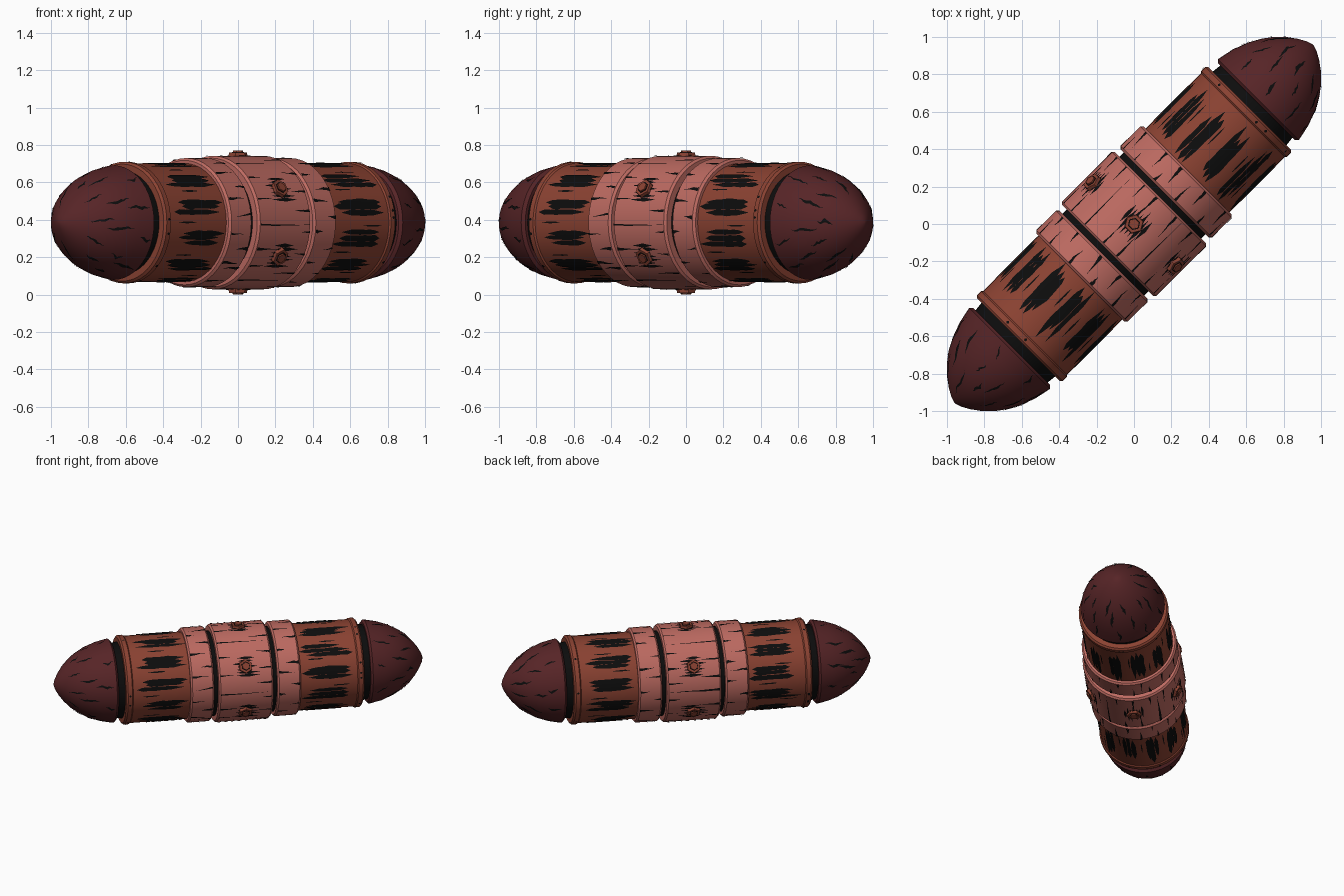
import bpy, bmesh, math, random
from mathutils import Matrix

if "Cube" in bpy.data.objects:
    bpy.data.objects.remove(bpy.data.objects["Cube"])

random.seed(7)
AXIS_Z = 0.385
PLACE = Matrix.Translation((0, 0, AXIS_Z)) @ Matrix.Rotation(math.radians(45), 4, 'Z')


def material(name, rgb):
    m = bpy.data.materials.new(name)
    m.diffuse_color = (*rgb, 1)
    m.use_nodes = True
    m.node_tree.nodes["Principled BSDF"].inputs["Base Color"].default_value = m.diffuse_color
    return m


MAROON = material("dark maroon", (0.095, 0.018, 0.020))
RUST = material("rust brown", (0.26, 0.055, 0.032))
PINK = material("dusty pink", (0.51, 0.145, 0.12))
BLACK = material("black", (0.004, 0.004, 0.004))


def finish(name, bm, mat, smooth=True):
    me = bpy.data.meshes.new(name)
    bm.to_mesh(me)
    bm.free()
    ob = bpy.data.objects.new(name, me)
    bpy.context.collection.objects.link(ob)
    me.materials.append(mat)
    me.transform(PLACE)
    if smooth:
        bpy.ops.object.select_all(action='DESELECT')
        ob.select_set(True)
        bpy.context.view_layer.objects.active = ob
        bpy.ops.object.shade_smooth_by_angle(angle=math.radians(35))
    return ob


def point(u, th, r):
    return (u, r * math.sin(th), r * math.cos(th))


def lathe(name, profile, mat, sides=48):
    """Spin (along, radius) pairs about the long axis, closing both ends."""
    bm = bmesh.new()
    rings = [[bm.verts.new(point(u, 2 * math.pi * i / sides, r)) for i in range(sides)]
             for u, r in profile]
    for a, b in zip(rings, rings[1:]):
        for i in range(sides):
            j = (i + 1) % sides
            bm.faces.new((a[i], b[i], b[j], a[j]))
    bm.faces.new(rings[0])
    bm.faces.new(rings[-1])
    bmesh.ops.recalc_face_normals(bm, faces=bm.faces)
    return finish(name, bm, mat)


def band(name, u0, u1, r, mat, bevel=0.012):
    return lathe(name, [(u0, r - 0.05), (u0, r - bevel), (u0 + bevel, r),
                        (u1 - bevel, r), (u1, r - bevel), (u1, r - 0.05)], mat)


def streak(bm, u0, u1, th, half, radius, start=0.3, end=0.3, wobble=0.0):
    """Thin painted sliver hugging the surface; start/end are taper fractions."""
    rows, cols = 8, 3
    grid, drift = [], 0.0
    for i in range(rows + 1):
        t = i / rows
        u = u0 + (u1 - u0) * t
        w = min(1, t / start if start else 1, (1 - t) / end if end else 1)
        w = max(w, 0.03) * random.uniform(0.75, 1.1)
        r = radius(u)
        drift += random.uniform(-wobble, wobble)
        mid = th + drift / r
        grid.append([bm.verts.new(point(u, mid + half * w / r * (2 * k / cols - 1), r + 0.004))
                     for k in range(cols + 1)])
    for a, b in zip(grid, grid[1:]):
        for k in range(cols):
            bm.faces.new((a[k], b[k], b[k + 1], a[k + 1]))


# Nose profile: distance along the axis and radius
NOSE = [(0.925, 0.29), (0.94, 0.306), (1.03, 0.287), (1.115, 0.256), (1.18, 0.22),
        (1.235, 0.18), (1.285, 0.128), (1.32, 0.08), (1.345, 0.035), (1.354, 0.005)]


def nose_radius(u):
    u = abs(u)
    for (a, ra), (b, rb) in zip(NOSE, NOSE[1:]):
        if a <= u <= b:
            return ra + (rb - ra) * (u - a) / (b - a)
    return NOSE[-1][1]


SHAFT_R, SIDE_R, MID_R = 0.317, 0.345, 0.357

# Dark core that shows in the grooves
lathe("core", [(-0.95, 0.27), (-0.86, 0.28), (-0.42, 0.31), (0.42, 0.31),
               (0.86, 0.28), (0.95, 0.27)], BLACK)

# Broad middle band
band("middle_band", -0.2, 0.2, MID_R, PINK)

for s, side in ((1, "back"), (-1, "front")):
    # Wooden shaft, end ring, outer band and nose on each half
    lathe(side + "_shaft", [(s * 0.36, SHAFT_R), (s * 0.84, SHAFT_R)], RUST)
    band(side + "_end_ring", *sorted((s * 0.82, s * 0.875)), 0.325, RUST)
    band(side + "_outer_band", *sorted((s * 0.232, s * 0.405)), SIDE_R, PINK)
    lathe(side + "_nose", [(s * u, r) for u, r in NOSE], MAROON)

    # Ragged dark gaps between the planks
    bm = bmesh.new()
    for i in range(12):
        for k in (-1, 0, 1):
            th = math.radians(30 * i + 15 + 5.2 * k + random.uniform(-0.8, 0.8))
            a, b = 0.40 + random.uniform(0, 0.07), 0.80 - random.uniform(0, 0.10)
            u0, u1 = sorted((s * a, s * b))
            streak(bm, u0, u1, th, random.uniform(0.014, 0.019), lambda u: SHAFT_R,
                   random.uniform(0.05, 0.3), random.uniform(0.05, 0.3))
        # Fine grain on the plank and a nick on the end ring
        c = s * random.uniform(0.5, 0.72)
        streak(bm, c - 0.07, c + 0.07, math.radians(30 * i + random.uniform(-4, 4)),
               0.005, lambda u: SHAFT_R)
        streak(bm, s * 0.848 - 0.009, s * 0.848 + 0.009, random.uniform(0, 6.28),
               0.008, lambda u: 0.325)
    finish(side + "_plank_gaps", bm, BLACK)

    # Wandering cracks on the nose
    bm = bmesh.new()
    for i in range(30):
        th = 2 * math.pi * (i + random.uniform(-0.3, 0.3)) / 30
        a = 0.95 + (0.0, 0.10, 0.2)[i % 3] + random.uniform(0, 0.05)
        b = a + random.uniform(0.06, 0.15)
        u0, u1 = sorted((s * a, s * min(b, 1.32)))
        streak(bm, u0, u1, th, random.uniform(0.006, 0.011), nose_radius, 0.4, 0.4, 0.009)
    finish(side + "_nose_cracks", bm, BLACK)

    # Splinters running in from the edges of the outer band
    bm = bmesh.new()
    for i in range(26):
        th = 2 * math.pi * (i + random.uniform(-0.3, 0.3)) / 26
        size = random.uniform(0.05, 0.13)
        lo, hi = sorted((s * 0.245, s * 0.393))
        if i % 2:
            streak(bm, lo, lo + size, th, random.uniform(0.005, 0.013), lambda u: SIDE_R, 0, 1, 0.003)
        else:
            streak(bm, hi - size, hi, th, random.uniform(0.005, 0.013), lambda u: SIDE_R, 1, 0, 0.003)
    finish(side + "_band_splinters", bm, BLACK)

# Splinters on the middle band, some crossing it fully
bm = bmesh.new()
for i in range(36):
    th = 2 * math.pi * (i + random.uniform(-0.3, 0.3)) / 36
    size = random.uniform(0.07, 0.17) if i % 6 != 3 else 0.37
    w = random.uniform(0.005, 0.011)
    if i % 2:
        streak(bm, -0.187, -0.187 + size, th, w, lambda u: MID_R, 0, 1, 0.002)
    else:
        streak(bm, 0.187 - size, 0.187, th, w, lambda u: MID_R, 1, 0, 0.002)
# Jagged dark patch around each bolt
for i in range(6):
    for k in range(-3, 4):
        reach = random.uniform(0.06, 0.13) * (1 - 0.1 * abs(k))
        streak(bm, -reach, random.uniform(0.05, 0.12), math.radians(60 * i) + k * 0.021 / MID_R,
               0.011, lambda u: MID_R, 0.45, 0.45)
finish("middle_band_splinters", bm, BLACK)


def hexagons(name, radius, low, high, mat):
    """Six hexagonal blocks spaced around the middle band."""
    bm = bmesh.new()
    for i in range(6):
        bmesh.ops.create_cone(bm, cap_ends=True, segments=6, radius1=radius, radius2=radius * 0.92,
                              depth=high - low,
                              matrix=Matrix.Rotation(math.radians(60 * i), 4, 'X')
                              @ Matrix.Translation((0, 0, (low + high) / 2)))
    finish(name, bm, mat, smooth=False)


# Bolts: nut, dark seam and raised head
hexagons("bolt_nuts", 0.054, 0.345, 0.376, RUST)
hexagons("bolt_seams", 0.036, 0.37, 0.378, BLACK)
hexagons("bolt_heads", 0.030, 0.37, 0.385, RUST)
